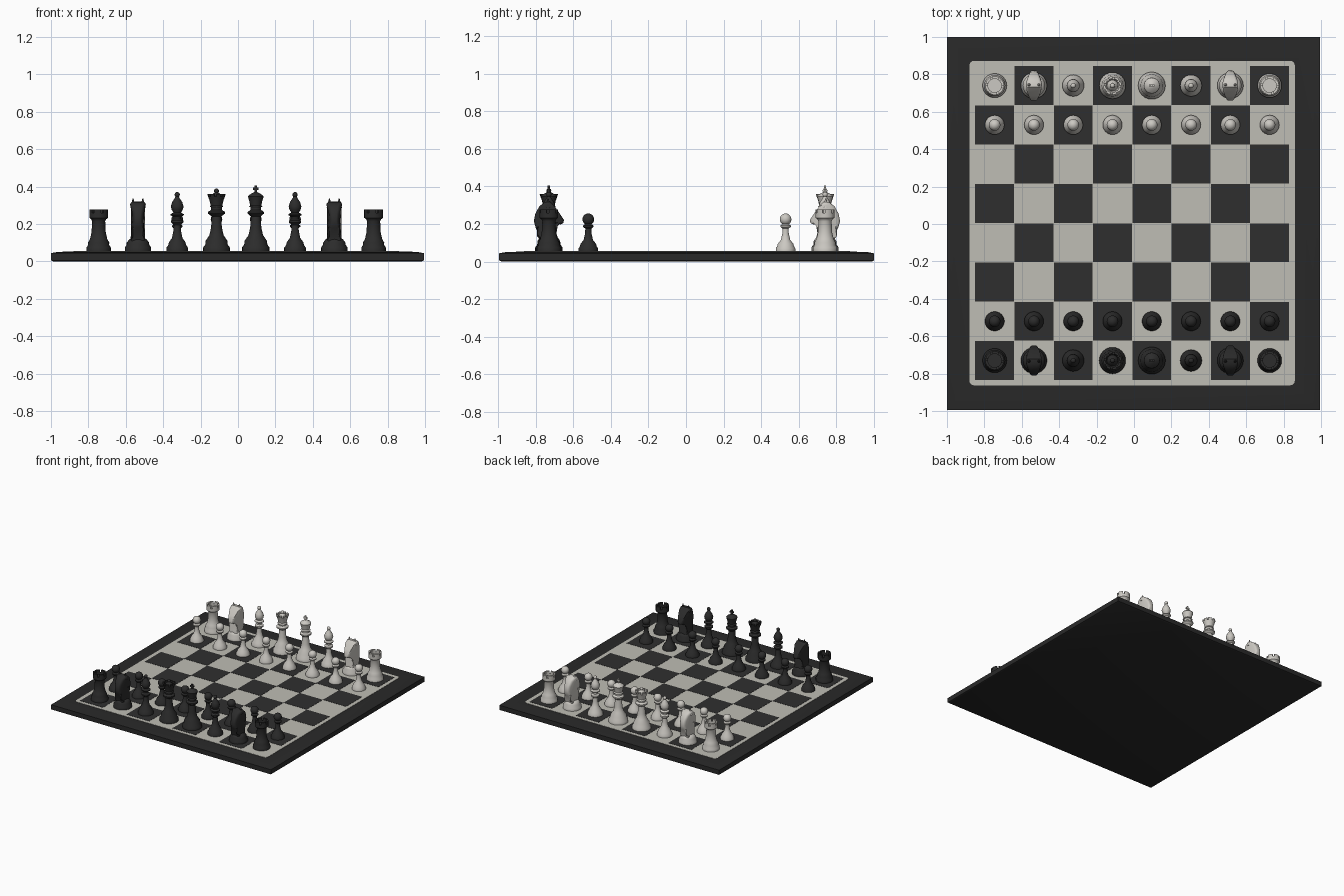
import bpy, bmesh, math
from mathutils import Matrix, Vector

if "Cube" in bpy.data.objects:
    bpy.data.objects.remove(bpy.data.objects["Cube"])

TOP = 0.055                     # height of the playing surface
CX, CY, PITCH = -0.01, 0.005, 0.21


def material(name, rgb):
    m = bpy.data.materials.new(name)
    m.diffuse_color = (*rgb, 1)
    m.use_nodes = True
    m.node_tree.nodes["Principled BSDF"].inputs["Base Color"].default_value = m.diffuse_color
    return m


DARK_WOOD = material("dark frame", (0.022, 0.022, 0.022))
DARK_SQ = material("dark squares", (0.028, 0.028, 0.028))
LIGHT_SQ = material("light squares", (0.52, 0.51, 0.46))
BLACK = material("black pieces", (0.025, 0.025, 0.025))
WHITE = material("white pieces", (0.60, 0.58, 0.54))


def to_mesh(bm, name):
    bmesh.ops.recalc_face_normals(bm, faces=bm.faces)
    me = bpy.data.meshes.new(name)
    bm.to_mesh(me)
    bm.free()
    return me


def place(me, name, mat, loc=(0, 0, 0), rot=0.0, smooth=40):
    me = me.copy()
    me.materials.append(mat)
    ob = bpy.data.objects.new(name, me)
    bpy.context.collection.objects.link(ob)
    ob.location, ob.rotation_euler = loc, (0, 0, rot)
    if smooth:
        bpy.ops.object.select_all(action='DESELECT')
        ob.select_set(True)
        bpy.context.view_layer.objects.active = ob
        bpy.ops.object.shade_smooth_by_angle(angle=math.radians(smooth))
    return ob


def loft(bm, rings):
    """Skin a list of equal-length closed rings and cap both ends."""
    vs = [[bm.verts.new(p) for p in r] for r in rings]
    n = len(vs[0])
    for a, b in zip(vs, vs[1:]):
        for i in range(n):
            bm.faces.new((a[i], a[(i + 1) % n], b[(i + 1) % n], b[i]))
    bm.faces.new(vs[0][::-1])
    bm.faces.new(vs[-1])


def lathe(bm, profile, n=24):
    loft(bm, [[(r * math.cos(2 * math.pi * i / n), r * math.sin(2 * math.pi * i / n), z)
               for i in range(n)] for r, z in profile])


def ball(bm, r, z):
    bmesh.ops.create_uvsphere(bm, u_segments=16, v_segments=10, radius=r,
                              matrix=Matrix.Translation((0, 0, z)))


def box(bm, size, loc):
    m = Matrix.Translation(loc) @ Matrix.Diagonal((*size, 1))
    bmesh.ops.create_cube(bm, size=1, matrix=m)


def crown(bm, rim_z, r_min, height, period, spread=1.0):
    """Raise groups of rim faces into battlements or crown points."""
    bm.normal_update()
    bm.faces.ensure_lookup_table()
    picked = []
    for f in bm.faces:
        c = f.calc_center_median()
        if len(f.verts) == 4 and all(abs(v.co.z - rim_z) < 1e-5 for v in f.verts) and c.xy.length > r_min:
            i = int((math.atan2(c.y, c.x) % (2 * math.pi)) / (2 * math.pi / 24))
            if i % period < period - 1:
                picked.append(f)
    new = bmesh.ops.extrude_face_region(bm, geom=picked)['geom']
    for v in (g for g in new if isinstance(g, bmesh.types.BMVert)):
        v.co = (v.co.x * spread, v.co.y * spread, v.co.z + height)
    bmesh.ops.delete(bm, geom=picked, context='FACES')


# ---- pieces, heights measured from the playing surface ----
def pawn():
    bm = bmesh.new()
    lathe(bm, [(.052, 0), (.052, .015), (.044, .028), (.041, .04), (.025, .06), (.017, .095),
               (.016, .12), (.028, .13), (.028, .137), (.014, .146)])
    ball(bm, .031, .17)
    return to_mesh(bm, "pawn")


def rook():
    bm = bmesh.new()
    lathe(bm, [(.065, 0), (.065, .02), (.056, .033), (.057, .045), (.046, .065), (.038, .1),
               (.035, .16), (.04, .17), (.05, .178), (.05, .203), (.036, .203), (.036, .188)])
    crown(bm, .203, .036, .02, 4)
    return to_mesh(bm, "rook")


def bishop():
    bm = bmesh.new()
    lathe(bm, [(.058, 0), (.058, .018), (.048, .032), (.044, .048), (.028, .07), (.02, .11),
               (.018, .14), (.033, .153), (.033, .163), (.02, .172), (.02, .183), (.035, .192),
               (.035, .198), (.02, .206), (.03, .222), (.034, .238), (.027, .262), (.012, .285), (.008, .295)])
    ball(bm, .014, .302)
    return to_mesh(bm, "bishop")


def queen():
    bm = bmesh.new()
    lathe(bm, [(.071, 0), (.071, .02), (.06, .035), (.058, .055), (.038, .085), (.029, .125),
               (.025, .185), (.045, .2), (.045, .21), (.029, .22), (.03, .235), (.037, .235),
               (.031, .245), (.037, .27), (.045, .292), (.034, .292), (.03, .285)])
    crown(bm, .292, .034, .014, 3, 1.1)
    lathe(bm, [(.03, .284), (.026, .3), (.012, .312), (.006, .318)])
    ball(bm, .013, .322)
    return to_mesh(bm, "queen")


def king():
    bm = bmesh.new()
    lathe(bm, [(.073, 0), (.073, .02), (.062, .035), (.06, .055), (.039, .085), (.03, .125),
               (.025, .185), (.043, .2), (.043, .21), (.029, .22), (.029, .235), (.037, .236),
               (.03, .245), (.034, .265), (.042, .292), (.036, .3), (.015, .312), (.008, .316)])
    box(bm, (.012, .012, .042), (0, 0, .329))
    box(bm, (.03, .012, .012), (0, 0, .333))
    return to_mesh(bm, "king")


def knight():
    bm = bmesh.new()
    # horse head and neck: side outline with rounded edges, facing +y
    side = [(-.045, .04), (-.047, .085), (-.07, .125), (-.08, .16), (-.072, .2), (-.05, .24),
            (-.02, .262), (.008, .264), (.03, .24), (.055, .205), (.08, .168), (.078, .15),
            (.06, .142), (.03, .158), (.03, .125), (.045, .08), (.047, .04)]
    loft(bm, [[(x, y, z) for y, z in side] for x in (-.042, .042)])
    rims = [e for e in bm.edges if abs(e.verts[0].co.x - e.verts[1].co.x) < 1e-6]
    bmesh.ops.bevel(bm, geom=rims, offset=.016, segments=3, profile=.5, affect='EDGES')
    # narrow the muzzle and the mane to a ridge
    for v in bm.verts:
        v.co.x *= 1 - .55 * min(1, max(0, (abs(v.co.y) - .02) / .06))
    # ears
    for x in (-.026, .026):
        bmesh.ops.create_cone(bm, cap_ends=True, segments=10, radius1=.016, radius2=.003, depth=.05,
                              matrix=Matrix.Translation((x, -.004, .255)))
    lathe(bm, [(.07, 0), (.07, .02), (.06, .035), (.06, .045), (.045, .065), (.03, .07)])
    return to_mesh(bm, "knight")


# ---- board frame, sloping gently outward ----
bm = bmesh.new()
loft(bm, [[(sx * h, sy * h, z) for sx, sy in ((-1, -1), (1, -1), (1, 1), (-1, 1))]
          for h, z in ((.985, 0), (.997, .006), (.997, .044), (.96, .051), (.88, .053))])
place(to_mesh(bm, "frame"), "board_frame", DARK_WOOD, (-.003, .003, 0), smooth=30)

# light playing field with rounded corners
bm = bmesh.new()
box(bm, (1.74, 1.735, .01), (CX, CY, TOP - .005))
corners = [e for e in bm.edges if abs(e.verts[0].co.z - e.verts[1].co.z) > .005]
bmesh.ops.bevel(bm, geom=corners, offset=.025, segments=4, profile=.5, affect='EDGES')
place(to_mesh(bm, "field"), "light_field", LIGHT_SQ, smooth=0)


def square(col, row):
    return CX + (col - 3.5) * PITCH, CY + (row - 3.5) * PITCH


# dark squares as thin plates
bm = bmesh.new()
for col in range(8):
    for row in range(8):
        if (col + row) % 2 == 0:
            x, y = square(col, row)
            box(bm, (.208, .208, .003), (x, y, TOP))
place(to_mesh(bm, "squares"), "dark_squares", DARK_SQ, smooth=0)

# ---- both armies ----
R, N, B, Q, K, P = rook(), knight(), bishop(), queen(), king(), pawn()
for side, mat, back, front, rot in (("black", BLACK, 0, 1, 0), ("white", WHITE, 7, 6, math.pi)):
    for col, me in enumerate((R, N, B, Q, K, B, N, R)):
        place(me, f"{side}_{me.name}_{col + 1}", mat, (*square(col, back), TOP), rot)
        place(P, f"{side}_pawn_{col + 1}", mat, (*square(col, front), TOP), rot)
